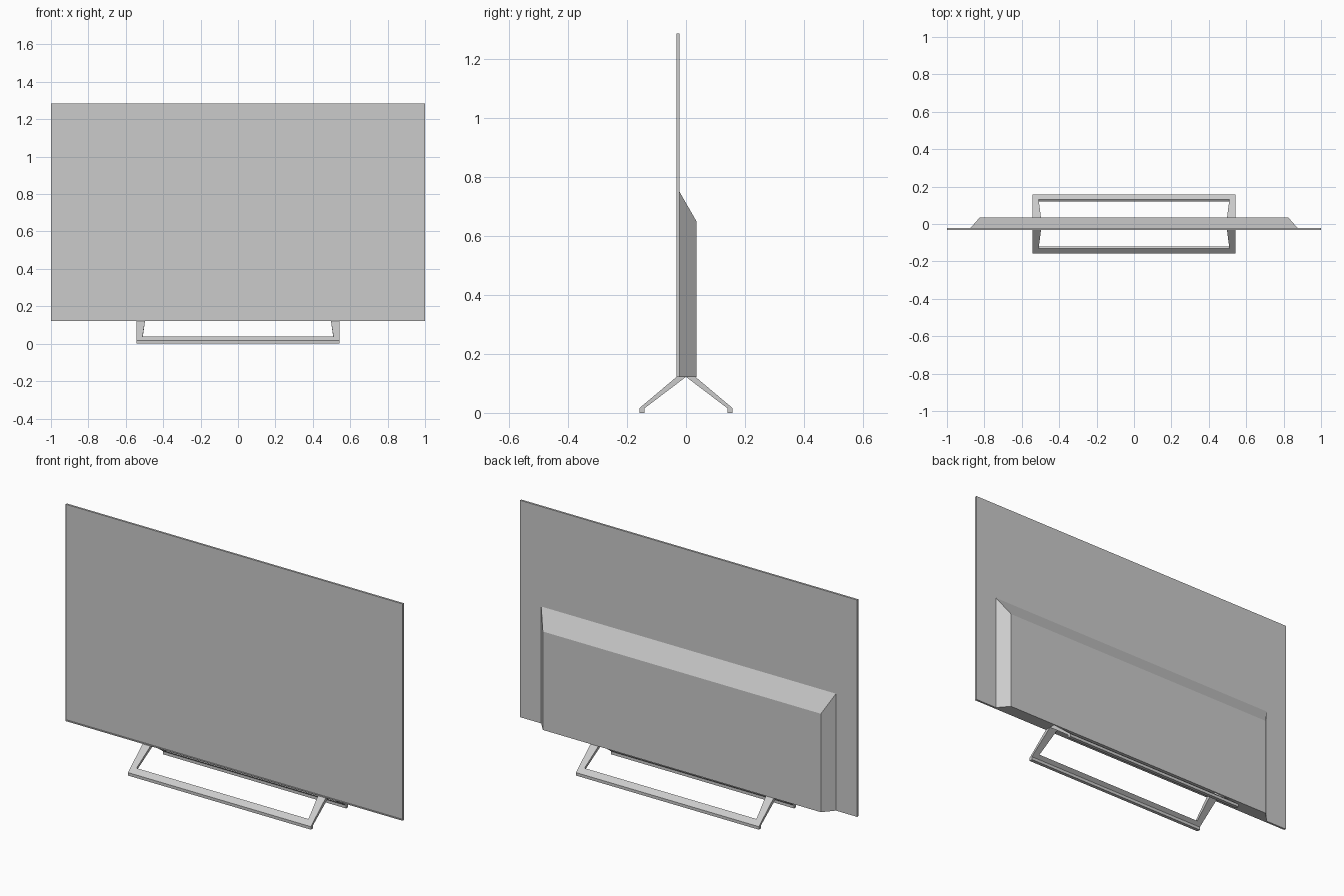
import bpy, bmesh

if "Cube" in bpy.data.objects:
    bpy.data.objects.remove(bpy.data.objects["Cube"])


def make_object(name, bm):
    bmesh.ops.recalc_face_normals(bm, faces=bm.faces)
    mesh = bpy.data.meshes.new(name)
    bm.to_mesh(mesh)
    bm.free()
    obj = bpy.data.objects.new(name, mesh)
    bpy.context.collection.objects.link(obj)
    return obj


def loft(bm, a, b):
    """Solid between two outlines with matching point counts."""
    va = [bm.verts.new(p) for p in a]
    vb = [bm.verts.new(p) for p in b]
    n = len(va)
    faces = [bm.faces.new(va), bm.faces.new(vb)]
    for i in range(n):
        j = (i + 1) % n
        bm.faces.new((va[i], va[j], vb[j], vb[i]))
    return faces


def rect(x, y, z0, z1):
    return [(-x, y, z0), (x, y, z0), (x, y, z1), (-x, y, z1)]


BOTTOM, TOP = 0.122, 1.285

# Thin display panel with a shallow recessed screen
bm = bmesh.new()
front, _ = loft(bm, rect(1.0, -0.033, BOTTOM, TOP), rect(1.0, -0.022, BOTTOM, TOP))
bmesh.ops.inset_region(bm, faces=[front], thickness=0.010)
for v in front.verts:
    if v.co.z < 0.5:
        v.co.z += 0.006          # slightly taller lower bezel
ring = bmesh.ops.extrude_face_region(bm, geom=[front])
bmesh.ops.translate(bm, vec=(0, 0.004, 0),
                    verts=[g for g in ring["geom"] if isinstance(g, bmesh.types.BMVert)])
if front.is_valid:
    bmesh.ops.delete(bm, geom=[front], context='FACES_ONLY')
make_object("display_panel", bm)

# Electronics housing with sloped top and sides
bm = bmesh.new()
loft(bm, rect(0.875, -0.0225, BOTTOM, 0.75), rect(0.825, 0.035, BOTTOM, 0.65))
make_object("rear_housing", bm)


# Splayed U-shaped stand frames, mirrored front to back
def frame_outline(foot_y, top_y, bar_t, side):
    outline = [(-0.543, 0), (0.543, 0), (0.543, 1), (0.497, 1),
               (0.51, bar_t), (-0.51, bar_t), (-0.497, 1), (-0.543, 1)]
    return [(x, side * (foot_y + (top_y - foot_y) * t), 0.016 + (BOTTOM - 0.016) * t)
            for x, t in outline]


for name, side in (("front_stand", 1), ("back_stand", -1)):
    bm = bmesh.new()
    loft(bm, frame_outline(-0.158, -0.032, 0.21, side),
         frame_outline(-0.14, 0.0, 0.14, side))
    # Flat foot strip under the slanted bar
    loft(bm, rect(0.543, side * -0.158, 0, 0.016), rect(0.543, side * -0.14, 0, 0.016))
    make_object(name, bm)
